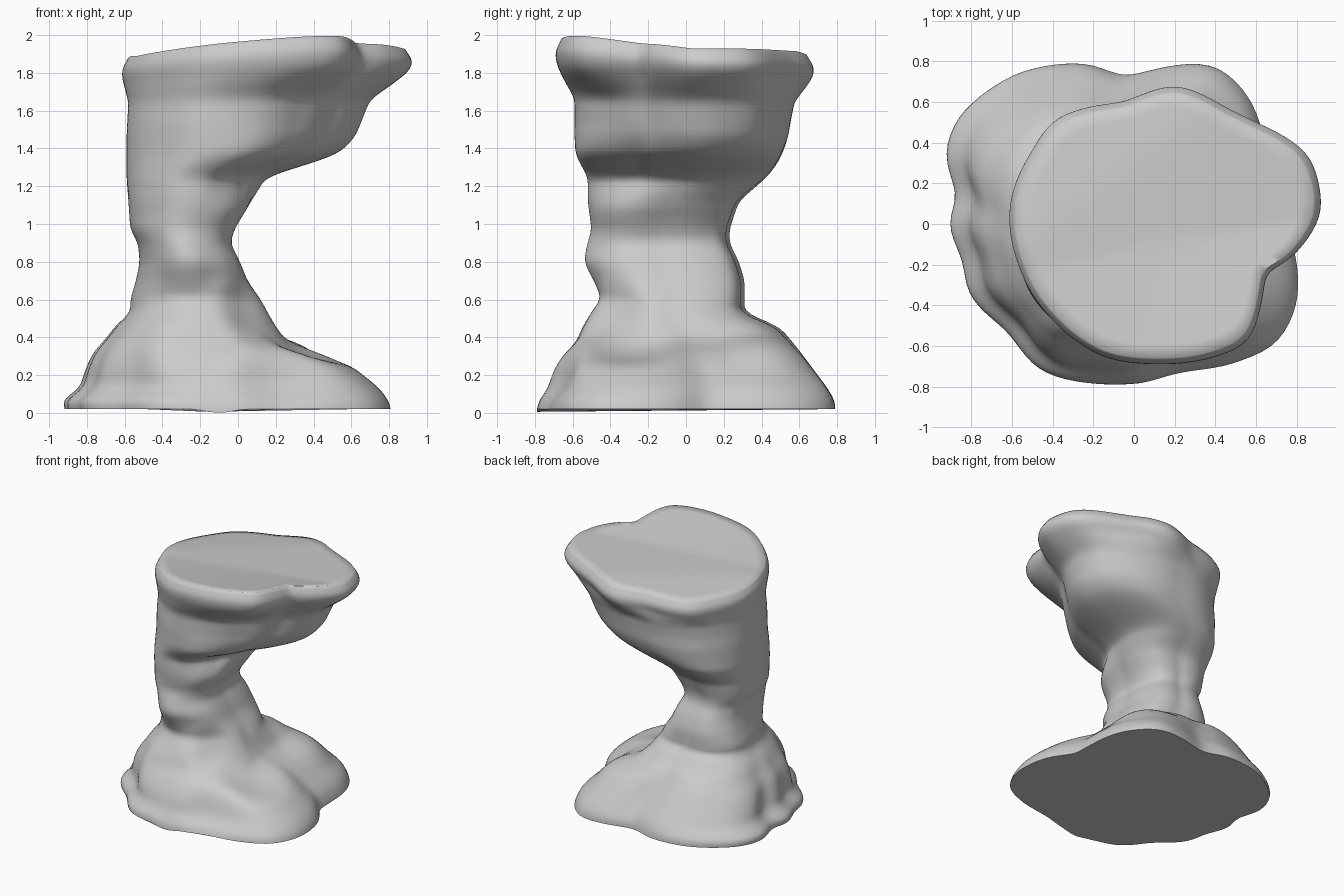
import bpy, bmesh
from math import atan2, cos, sin, pi, hypot

if "Cube" in bpy.data.objects:
    bpy.data.objects.remove(bpy.data.objects["Cube"])

N = 120      # points around each ring
ROWS = 100   # rings from base to rim

# Cross-section outlines seen from above (counter-clockwise)
BASE = [(.80, -.2), (.76, -.05), (.64, .1), (.64, .3), (.62, .5), (.55, .65), (.4, .79), (.1, .76),
        (-.05, .71), (-.2, .79), (-.55, .75), (-.85, .53), (-.92, .33), (-.84, .15), (-.9, 0),
        (-.82, -.18), (-.8, -.35), (-.6, -.53), (-.45, -.73), (-.15, -.79), (.2, -.75), (.5, -.68),
        (.7, -.6), (.8, -.4)]
NECK = [(-.04, -.12), (-.05, .08), (-.1, .2), (-.25, .24), (-.44, .23), (-.52, .12), (-.53, -.1),
        (-.50, -.28), (-.43, -.42), (-.32, -.51), (-.2, -.5), (-.1, -.43), (-.04, -.32)]
OVERHANG = [(.53, .1), (.47, .3), (.25, .48), (0, .51), (-.4, .44), (-.54, .27), (-.59, 0),
            (-.56, -.2), (-.45, -.4), (-.2, -.58), (.05, -.57), (.21, -.44), (.32, -.26), (.45, -.1)]
SHOULDER = [(.66, .1), (.6, .35), (.3, .53), (0, .55), (-.38, .45), (-.53, .27), (-.59, 0),
            (-.56, -.2), (-.45, -.4), (-.2, -.59), (.1, -.57), (.31, -.42), (.48, -.2)]
RIM = [(.91, .05), (.85, .33), (.6, .48), (.45, .55), (.2, .67), (-.05, .58), (-.4, .5), (-.5, .35),
       (-.61, .1), (-.57, -.2), (-.4, -.47), (-.15, -.65), (.1, -.68), (.55, -.58), (.61, -.4),
       (.63, -.23), (.72, -.2)]

# Side profile: height, then left, right, front and back extents
PROFILE = [(.02, -.91, .81, -.79, .79), (.06, -.94, .80, -.79, .79), (.13, -.84, .75, -.73, .75),
           (.25, -.80, .60, -.70, .66), (.33, -.76, .45, -.66, .60), (.38, -.71, .28, -.62, .56),
           (.46, -.65, .20, -.58, .49), (.53, -.57, .16, -.52, .31), (.60, -.57, .12, -.45, .31),
           (.70, -.54, .05, -.48, .31), (.80, -.52, .01, -.52, .28), (.90, -.53, -.04, -.51, .23),
           (.97, -.57, -.02, -.50, .23), (1.12, -.58, .07, -.52, .28), (1.25, -.59, .15, -.52, .43),
           (1.30, -.59, .32, -.55, .47), (1.37, -.59, .53, -.585, .51), (1.46, -.59, .62, -.59, .54),
           (1.66, -.58, .70, -.59, .575), (1.75, -.60, .83, -.65, .64), (1.82, -.615, .92, -.69, .68),
           (1.89, -.61, .92, -.69, .67), (1.93, -.575, .87, -.65, .63)]


def table(rows, z):
    """Linear lookup of a row of values by height."""
    if z <= rows[0][0]:
        return rows[0][1:]
    for a, b in zip(rows, rows[1:]):
        if z <= b[0]:
            t = (z - a[0]) / (b[0] - a[0])
            return [p + (q - p) * t for p, q in zip(a[1:], b[1:])]
    return rows[-1][1:]


def fit(pts):
    """Scale points to the -1..1 square."""
    x0, x1 = min(p[0] for p in pts), max(p[0] for p in pts)
    y0, y1 = min(p[1] for p in pts), max(p[1] for p in pts)
    return [((2 * x - x0 - x1) / (x1 - x0), (2 * y - y0 - y1) / (y1 - y0)) for x, y in pts]


def outline(pts):
    """Resample an outline to N smooth points at even angles."""
    polar = sorted((atan2(y, x), hypot(x, y)) for x, y in fit(pts))
    polar = [(a - 2 * pi, r) for a, r in polar] + polar + [(a + 2 * pi, r) for a, r in polar]
    rad = [table(polar, -pi + 2 * pi * i / N)[0] for i in range(N)]
    for _ in range(4):
        rad = [(rad[i - 1] + 2 * rad[i] + rad[(i + 1) % N]) / 4 for i in range(N)]
    return fit([(r * cos(-pi + 2 * pi * i / N), r * sin(-pi + 2 * pi * i / N))
                for i, r in enumerate(rad)])


SHAPES = [(z, outline(o)) for z, o in
          [(.2, BASE), (.56, NECK), (1.02, NECK), (1.33, OVERHANG), (1.56, SHOULDER),
           (1.64, SHOULDER), (1.8, RIM)]]


def section(z):
    """Blend the two nearest outlines smoothly."""
    lo, hi = SHAPES[0], SHAPES[-1]
    if z <= lo[0]:
        return lo[1]
    for lo, hi in zip(SHAPES, SHAPES[1:]):
        if z <= hi[0]:
            t = (z - lo[0]) / (hi[0] - lo[0])
            t = t * t * (3 - 2 * t)
            return fit([(a[0] + (b[0] - a[0]) * t, a[1] + (b[1] - a[1]) * t)
                        for a, b in zip(lo[1], hi[1])])
    return hi[1]


def top_height(x, y):
    """Sloping top: raised front facet, lower back left corner."""
    front = (.115 + .06 * x) * max(0, -.13 + .18 * x - y)
    return 1.905 + .028 * x + front - .11 * max(0, .8 * y - .6 * x - .25)


def lift(x, y, z):
    """Tilt the rim to follow the sloping top."""
    t = min(1, max(0, (z - 1.55) / .38))
    return (x, y, z + t * (top_height(x, y) - 1.93))


# Rock pedestal body
bm = bmesh.new()
rings = []


def add_ring(z, scale=1.0):
    ext = [sum(v) / 5 for v in zip(*(table(PROFILE, z + k * .015) for k in range(-2, 3)))]
    x0, x1, y0, y1 = ext
    cx, cy, hx, hy = (x0 + x1) / 2, (y0 + y1) / 2, (x1 - x0) / 2 * scale, (y1 - y0) / 2 * scale
    rings.append([bm.verts.new(lift(cx + u * hx, cy + v * hy, z)) for u, v in section(z)])


for i in range(ROWS):
    add_ring(.02 + 1.91 * i / (ROWS - 1))
for s in (.9, .75, .6, .45, .3, .15, .03):
    add_ring(1.93, s)
for a, b in zip(rings, rings[1:]):
    for i in range(N):
        j = (i + 1) % N
        bm.faces.new((a[i], a[j], b[j], b[i]))
bm.faces.new(rings[-1])
bm.faces.new(rings[0][::-1])

# Soft bulges and hollows: centre, radius, push
for c, r, push in [((-.3, -.5, .8), .2, (0, -.02, 0)), ((.12, -.42, .5), .28, (-.06, .04, 0)),
                   ((.35, -.3, .32), .3, (-.02, 0, -.05)), ((.3, .45, .38), .3, (.03, .01, .03)),
                   ((-.2, -.64, .4), .3, (0, .04, 0)), ((.25, -.72, .2), .3, (0, .04, 0)),
                   ((-.1, -.78, 0), .15, (0, 0, -.02))]:
    for v in bm.verts:
        q = sum((v.co[k] - c[k]) ** 2 for k in range(3)) / r ** 2
        if q < 1:
            for k in range(3):
                v.co[k] = max(v.co[k] + push[k] * (1 - q) ** 2, 0 if k == 2 else -9)

bmesh.ops.recalc_face_normals(bm, faces=bm.faces)
mesh = bpy.data.meshes.new("rock_pedestal")
bm.to_mesh(mesh)
bm.free()
obj = bpy.data.objects.new("rock_pedestal", mesh)
bpy.context.collection.objects.link(obj)
bpy.context.view_layer.objects.active = obj
obj.select_set(True)
bpy.ops.object.shade_smooth_by_angle(angle=1.3)
